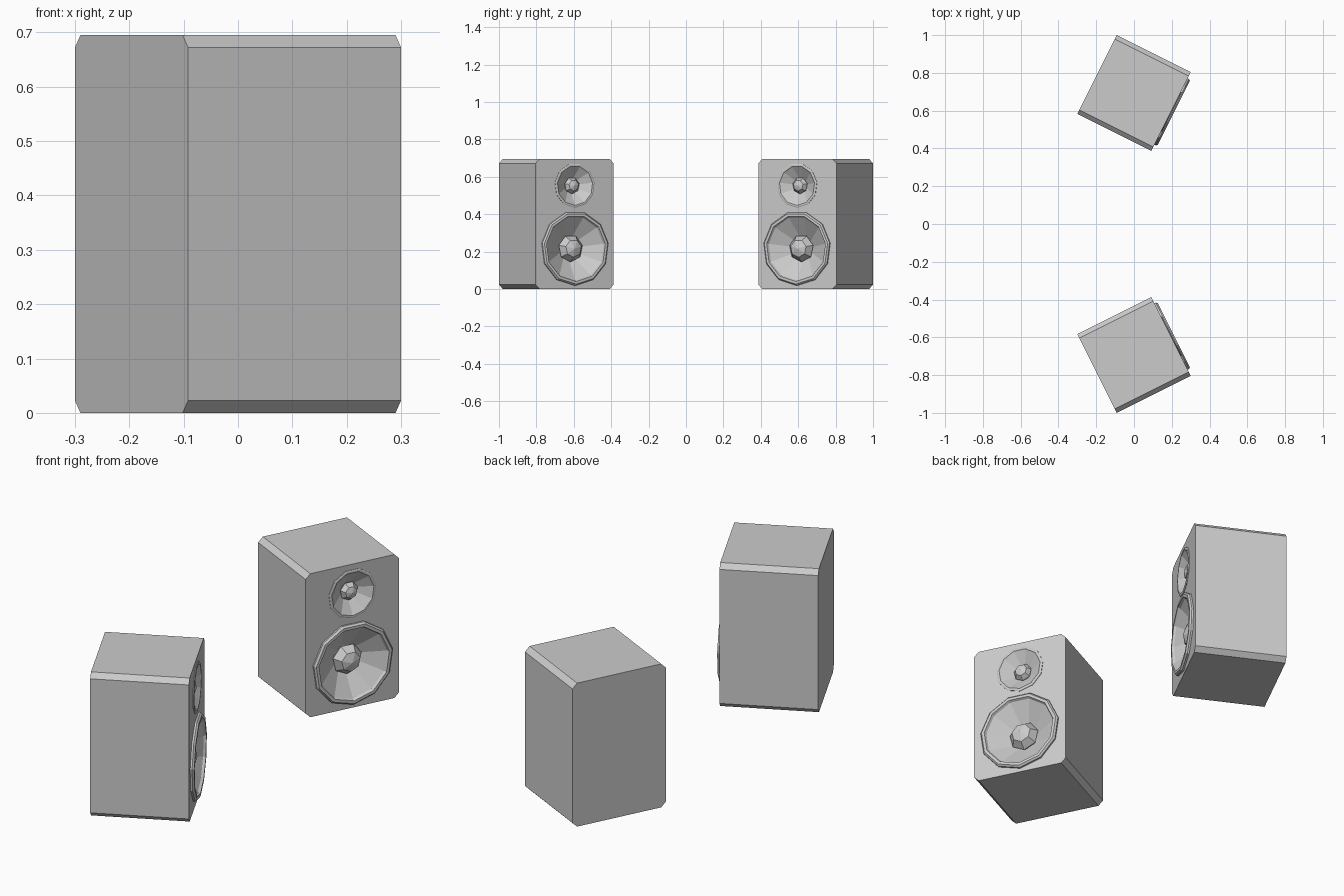
import bpy, bmesh, math
from mathutils import Matrix

DEPTH, WIDTH, HEIGHT, BEVEL = 0.438, 0.466, 0.695, 0.023
SIDES = 11
FRONT = DEPTH / 2

cube = bpy.data.objects.get("Cube")
if cube:
    bpy.data.objects.remove(cube, do_unlink=True)

grey = bpy.data.materials.new("plain_grey")
grey.use_nodes = True
grey.diffuse_color = (0.6, 0.6, 0.6, 1)
grey.node_tree.nodes["Principled BSDF"].inputs["Base Color"].default_value = (0.6, 0.6, 0.6, 1)


def make_object(name, bm, place):
    bmesh.ops.recalc_face_normals(bm, faces=bm.faces)
    mesh = bpy.data.meshes.new(name)
    bm.to_mesh(mesh)
    bm.free()
    mesh.materials.append(grey)
    obj = bpy.data.objects.new(name, mesh)
    obj.matrix_world = place
    bpy.context.collection.objects.link(obj)
    return obj


def lathe(bm, profile, sides, z):
    """Turn (radius, offset from the front panel) points about the x axis."""
    rings = []
    for r, x in profile:
        if r == 0:
            rings.append([bm.verts.new((FRONT + x, 0, z))] * sides)
            continue
        # Start half a step from the top, so the top edge is flat
        turns = [2 * math.pi * (i + 0.5) / sides for i in range(sides)]
        rings.append([bm.verts.new((FRONT + x, r * math.sin(a), z + r * math.cos(a))) for a in turns])
    for a, b in zip(rings, rings[1:]):
        for i in range(sides):
            j = (i + 1) % sides
            corners = list(dict.fromkeys((a[i], a[j], b[j], b[i])))
            if len(corners) > 2:
                bm.faces.new(corners)


def cabinet(name, place, holes):
    # Eight-sided outline, chamfered along the four long edges, swept front to back
    bm = bmesh.new()
    w, c = WIDTH / 2, BEVEL
    outline = [(-w + c, 0), (w - c, 0), (w, c), (w, HEIGHT - c),
               (w - c, HEIGHT), (-w + c, HEIGHT), (-w, HEIGHT - c), (-w, c)]
    face = bm.faces.new([bm.verts.new((-FRONT, y, z)) for y, z in outline])
    swept = bmesh.ops.extrude_face_region(bm, geom=[face])["geom"]
    bmesh.ops.translate(bm, vec=(DEPTH, 0, 0),
                        verts=[v for v in swept if isinstance(v, bmesh.types.BMVert)])
    body = make_object(name, bm, place)
    # Openings for the drivers
    for r, z in holes:
        bm = bmesh.new()
        lathe(bm, [(0, 0.1), (r, 0.1), (r, -0.12), (0, -0.12)], SIDES, z)
        cutter = make_object(name + "_cutter", bm, place)
        cutter.hide_render = True
        cutter.hide_viewport = True
        cut = body.modifiers.new("opening", "BOOLEAN")
        cut.object = cutter
        cut.solver = "EXACT"


def driver(name, place, z, r, rim, cap, deep):
    # Raised rim and sunken cone
    bm = bmesh.new()
    lathe(bm, [(r, -0.01), (r, rim * 0.5), (r * 0.96, rim), (r * 0.89, rim),
               (r * 0.86, rim * 0.3), (cap * 0.8, -deep), (0, -deep)], SIDES, z)
    make_object(name + "_cone", bm, place)
    # Faceted dust cap
    bm = bmesh.new()
    lathe(bm, [(cap * 0.8, -deep), (cap, -deep + cap * 0.3),
               (cap * 0.65, -deep + cap * 0.8), (0, -deep + cap)], 7, z)
    make_object(name + "_dust_cap", bm, place)


# Two speakers, turned in towards each other
for label, side in (("right", -1), ("left", 1)):
    pivot = Matrix.Translation((0, side * 0.6935, 0))
    place = pivot @ Matrix.Rotation(-side * math.atan(0.5), 4, "Z")
    cabinet(label + "_cabinet", place, [(0.185, 0.217), (0.108, 0.553)])
    driver(label + "_woofer", place, 0.217, 0.199, 0.017, 0.073, 0.07)
    driver(label + "_tweeter", place, 0.553, 0.119, 0.005, 0.045, 0.045)
